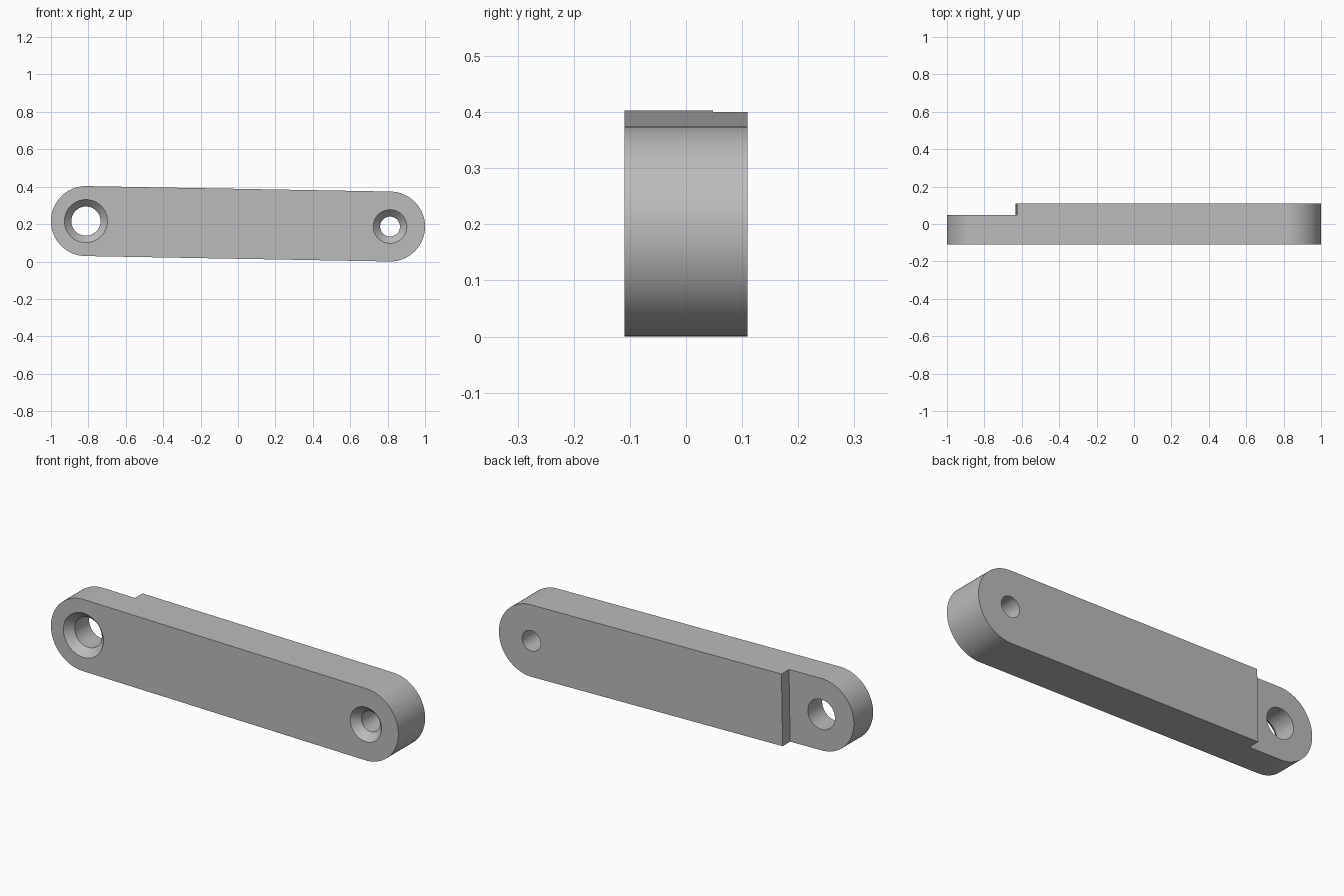
import bpy, bmesh
from math import atan2, cos, sin, pi, hypot
from mathutils import Matrix, Vector

if "Cube" in bpy.data.objects:
    bpy.data.objects.remove(bpy.data.objects["Cube"], do_unlink=True)

R = 0.187                       # end radius
X = 1 - R                       # end centre distance
LEFT_Z, RIGHT_Z = 0.216, R      # heights of the two end centres
FRONT, BACK, STEP = -0.11, 0.11, 0.048
TILT = atan2(LEFT_Z - RIGHT_Z, 2 * X)
LENGTH = hypot(2 * X, LEFT_Z - RIGHT_Z) / 2

grey = bpy.data.materials.new("grey_metal")
grey.use_nodes = True
colour = (0.5, 0.5, 0.5, 1)
grey.diffuse_color = colour
grey.node_tree.nodes["Principled BSDF"].inputs["Base Color"].default_value = colour


def make_object(name, bm):
    bmesh.ops.recalc_face_normals(bm, faces=bm.faces)
    mesh = bpy.data.meshes.new(name)
    bm.to_mesh(mesh)
    bm.free()
    mesh.materials.append(grey)
    obj = bpy.data.objects.new(name, mesh)
    bpy.context.collection.objects.link(obj)
    return obj


def link_bar():
    """Stadium outline extruded along y."""
    bm = bmesh.new()
    n = 48
    verts = []
    for side in (1, -1):
        for i in range(n + 1):
            a = -pi / 2 + pi * i / n
            verts.append(bm.verts.new((side * (LENGTH + R * cos(a)), FRONT, side * R * sin(a))))
    face = bm.faces.new(verts)
    new = bmesh.ops.extrude_face_region(bm, geom=[face])["geom"]
    bmesh.ops.translate(bm, verts=[v for v in new if isinstance(v, bmesh.types.BMVert)],
                        vec=(0, BACK - FRONT, 0))
    return make_object("link_bar", bm)


def hole_cutter(name, x, hole, rim, depth):
    """Through hole with a conical countersink at the front."""
    bm = bmesh.new()
    slope = (rim - hole) / depth
    profile = [(0, FRONT - 0.02), (rim + 0.02 * slope, FRONT - 0.02),
               (hole, FRONT + depth), (hole, BACK + 0.05), (0, BACK + 0.05)]
    verts = [bm.verts.new((x + r, y, 0)) for r, y in profile]
    edges = [bm.edges.new(pair) for pair in zip(verts, verts[1:])]
    bmesh.ops.spin(bm, geom=verts + edges, cent=(x, 0, 0), axis=(0, 1, 0),
                   angle=2 * pi, steps=64)
    bmesh.ops.remove_doubles(bm, verts=bm.verts, dist=1e-5)
    return make_object(name, bm)


def step_cutter():
    """Block that thins the back of the large-hole end."""
    bm = bmesh.new()
    low, high = Vector((-1.2, STEP, -0.4)), Vector((-0.63, BACK + 0.1, 0.4))
    bmesh.ops.create_cube(bm, size=1, matrix=Matrix.Translation((low + high) / 2)
                          @ Matrix.Diagonal((*(high - low), 1)))
    return make_object("step_cutter", bm)


bar = link_bar()
cutters = [step_cutter(),
           hole_cutter("large_hole_cutter", -LENGTH, 0.078, 0.115, 0.04),
           hole_cutter("small_hole_cutter", LENGTH, 0.053, 0.09, 0.04)]

bpy.context.view_layer.objects.active = bar
bar.select_set(True)
for cutter in cutters:
    cutter.hide_render = True
    mod = bar.modifiers.new(cutter.name, "BOOLEAN")
    mod.operation, mod.solver, mod.object = "DIFFERENCE", "EXACT", cutter
    bpy.ops.object.modifier_apply(modifier=mod.name)
    bpy.data.objects.remove(cutter, do_unlink=True)

# Lean the bar slightly so the large-hole end sits higher
bar.data.transform(Matrix.Translation((0, 0, (LEFT_Z + RIGHT_Z) / 2))
                   @ Matrix.Rotation(TILT, 4, "Y"))
bpy.ops.object.select_all(action="DESELECT")
bar.select_set(True)
bpy.ops.object.shade_smooth_by_angle(angle=pi / 6)
